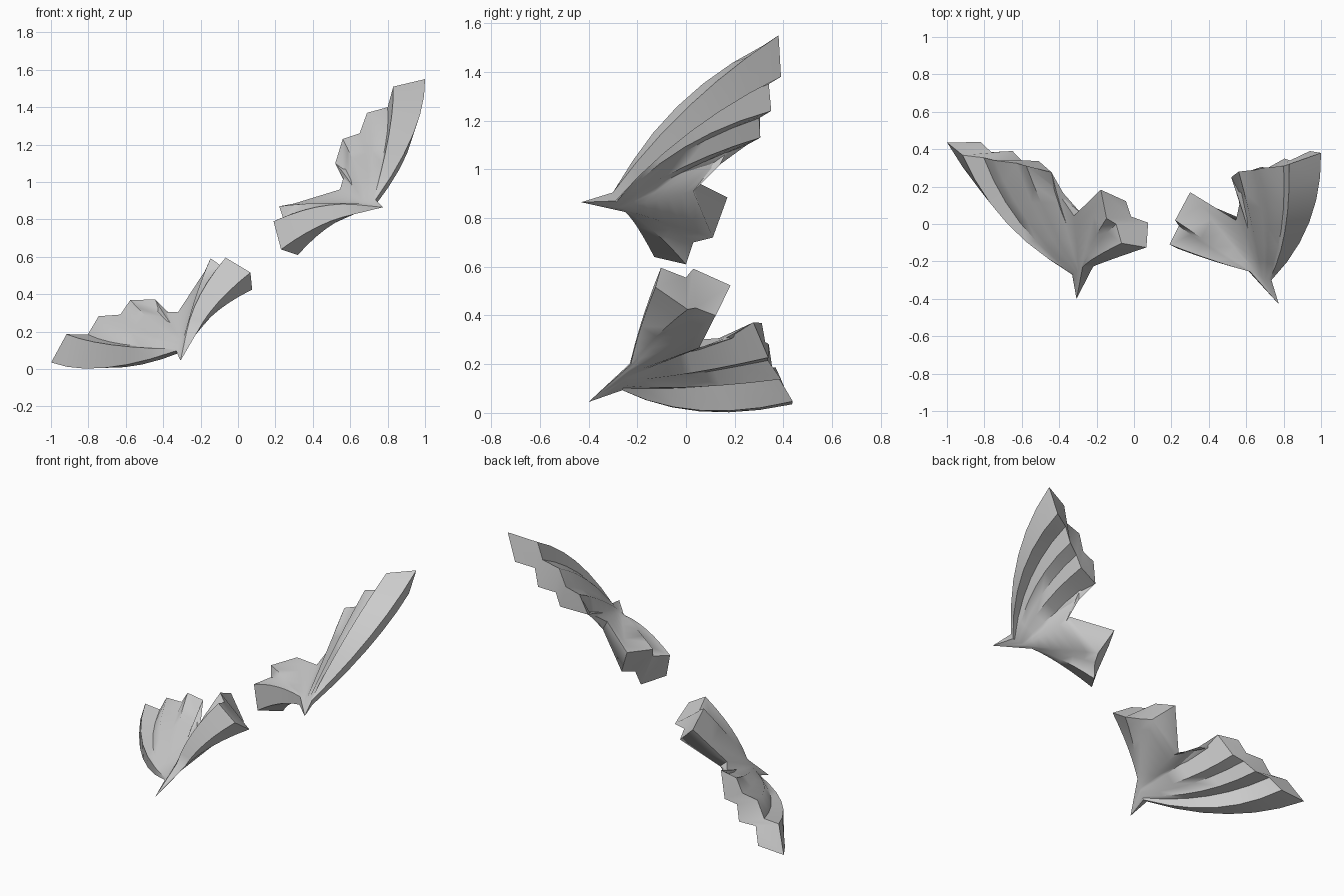
import bpy, bmesh
from mathutils import Vector as V

if "Cube" in bpy.data.objects:
    bpy.data.objects.remove(bpy.data.objects["Cube"])

# Paired end points of each fold: (inner side, outer side), tip -> armpit -> shoulder
FOLDS = [
    ((1.0, .38, 1.55), (.94, .39, 1.38)),      # wing tip
    ((.83, .32, 1.51), (.835, .34, 1.35)),     # stepped trailing edge
    ((.80, .31, 1.40), (.805, .35, 1.24)),
    ((.69, .30, 1.37), (.715, .30, 1.21)),
    ((.65, .29, 1.26), (.68, .305, 1.13)),
    ((.56, .28, 1.23), (.52, .25, 1.10)),
    ((.575, .16, 1.06), (.56, .14, 1.02)),
    ((.545, .02, .96), (.57, .03, .91)),       # armpit
    ((.30, .17, .885), (.38, .11, .72)),       # shoulder end
    ((.22, .02, .87), (.34, .03, .70)),
    ((.24, -.01, .81), (.32, 0, .61)),
    ((.19, -.11, .79), (.23, -.13, .64)),
]
BULGE = [(.07, -.03, .03), (.03, -.05, .05), (.03, -.04, .04), (.02, -.03, .03),
         (.02, -.02, .02), (.01, -.01, .01), (0, 0, 0), (0, 0, 0),
         (0, 0, 0), (0, 0, .01), (0, -.01, .03), (.01, -.01, .03)]
CLAW = V((.775, -.43, .865))
INNER_WRIST = (V((.735, -.30, .905)), V((.62, -.255, .88)))
OUTER_WRIST = (V((.73, -.29, .87)), V((.61, -.25, .825)))
STEPS = 6

# Oblique symmetry plane between the two wings
NORMAL = V((.797, -.022, .604)).normalized()
OFFSET = .47


def mirror(p):
    return p - 2 * (NORMAL.dot(p) - OFFSET) * NORMAL


def fold_point(i, side, t):
    wrist = (INNER_WRIST, OUTER_WRIST)[side]
    base = wrist[0].lerp(wrist[1], i / (len(FOLDS) - 1))
    return base.lerp(V(FOLDS[i][side]), t) + V(BULGE[i]) * 4 * t * (1 - t)


def build_wing(name, place):
    bm = bmesh.new()
    n = len(FOLDS)
    # Rings run round the folded membrane, from wrist to trailing edge
    order = [(i, 0) for i in range(n)] + [(i, 1) for i in reversed(range(n))]
    rings = [[bm.verts.new(place(fold_point(i, s, k / STEPS))) for i, s in order]
             for k in range(STEPS + 1)]
    m = len(order)
    for a, b in zip(rings, rings[1:]):
        for j in range(m):
            bm.faces.new((a[j], a[(j + 1) % m], b[(j + 1) % m], b[j]))
    # Claw at the wrist
    tip = bm.verts.new(place(CLAW))
    for j in range(m):
        bm.faces.new((tip, rings[0][(j + 1) % m], rings[0][j]))
    # Stepped end faces
    e = rings[-1]
    for j in range(n - 1):
        bm.faces.new((e[j], e[j + 1], e[m - 2 - j], e[m - 1 - j]))
    bmesh.ops.recalc_face_normals(bm, faces=bm.faces)
    mesh = bpy.data.meshes.new(name)
    bm.to_mesh(mesh)
    bm.free()
    ob = bpy.data.objects.new(name, mesh)
    bpy.context.collection.objects.link(ob)
    bpy.ops.object.select_all(action='DESELECT')
    ob.select_set(True)
    bpy.context.view_layer.objects.active = ob
    bpy.ops.object.shade_smooth_by_angle(angle=.9)


build_wing("right_wing", lambda p: p)
build_wing("left_wing", mirror)
